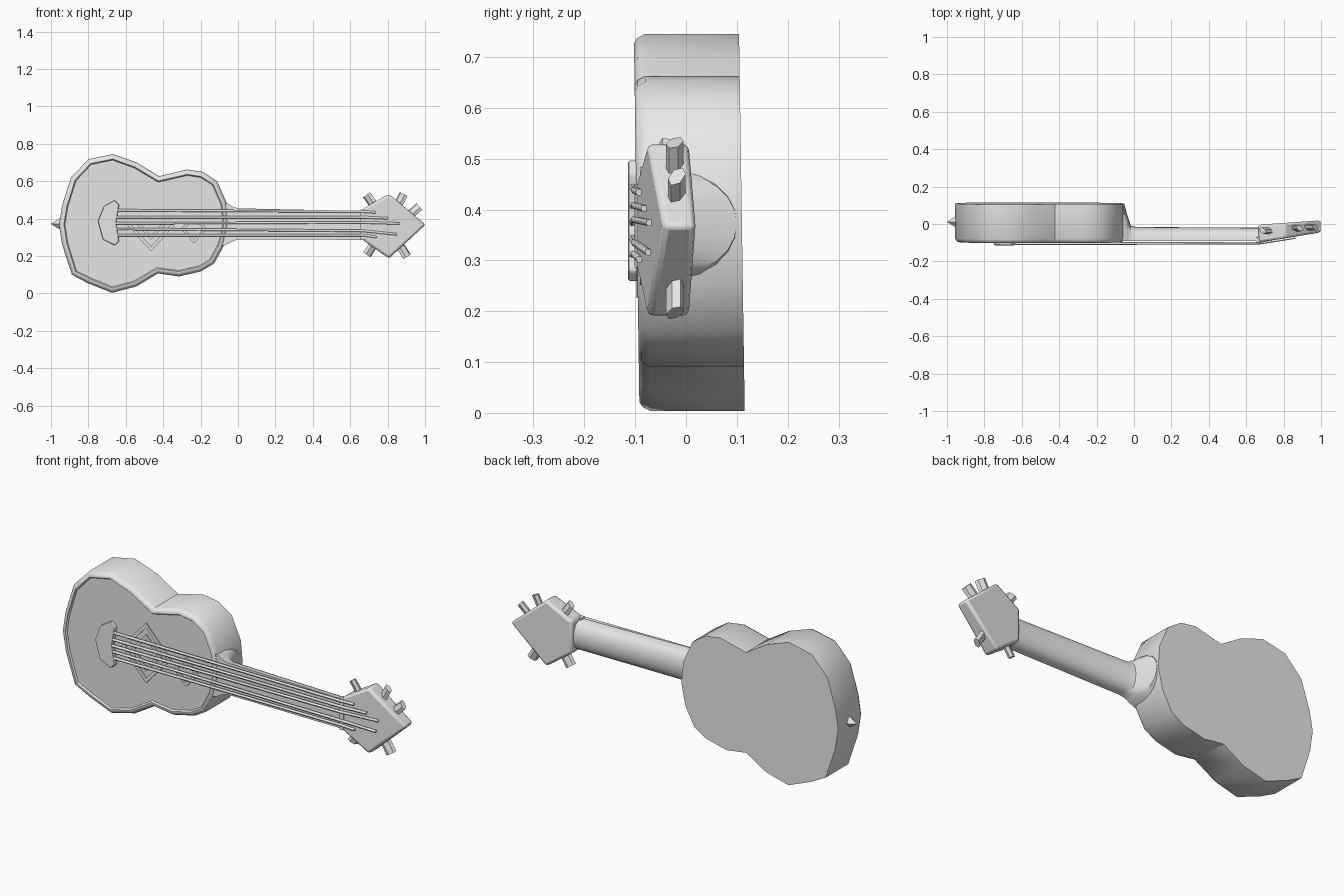
import bpy, bmesh, math
from mathutils import Vector

cube = bpy.data.objects.get("Cube")
if cube:
    bpy.data.objects.remove(cube, do_unlink=True)

grey = bpy.data.materials.new("plain grey")
grey.use_nodes = True
grey.diffuse_color = (0.8, 0.8, 0.8, 1)
grey.node_tree.nodes["Principled BSDF"].inputs["Base Color"].default_value = (0.8, 0.8, 0.8, 1)


def finish(name, bm, bevel=0, smooth=None):
    """Turn a bmesh into a named object with optional bevel and smoothing."""
    bmesh.ops.recalc_face_normals(bm, faces=bm.faces)
    mesh = bpy.data.meshes.new(name)
    bm.to_mesh(mesh)
    bm.free()
    mesh.materials.append(grey)
    ob = bpy.data.objects.new(name, mesh)
    bpy.context.collection.objects.link(ob)
    if bevel:
        mod = ob.modifiers.new("Bevel", 'BEVEL')
        mod.width, mod.segments = bevel, 2
    if smooth:
        bpy.ops.object.select_all(action='DESELECT')
        ob.select_set(True)
        bpy.context.view_layer.objects.active = ob
        bpy.ops.object.shade_smooth_by_angle(angle=math.radians(smooth))
    return ob


def loft(bm, rings):
    """Bridge closed rings of points and cap both ends; returns the first cap."""
    loops = [[bm.verts.new(p) for p in ring] for ring in rings]
    n = len(loops[0])
    for a, b in zip(loops, loops[1:]):
        for i in range(n):
            j = (i + 1) % n
            bm.faces.new((a[i], a[j], b[j], b[i]))
    bm.faces.new(loops[-1])
    return bm.faces.new(loops[0])


def prism(name, points, front, back, bevel=0, smooth=None):
    """Front outline extruded between two depth functions of x."""
    bm = bmesh.new()
    loft(bm, [[(x, f(x), z) for x, z in points] for f in (front, back)])
    return finish(name, bm, bevel, smooth)


# Body: faceted figure-eight outline with a rounded rim and sunken top panel
outline = [(-.957, .37), (-.941, .47), (-.893, .62), (-.80, .718), (-.668, .745),
           (-.54, .70), (-.422, .627), (-.273, .663), (-.187, .65), (-.112, .60),
           (-.06, .483), (-.05, .37), (-.075, .257), (-.128, .16), (-.198, .118),
           (-.316, .091), (-.428, .107), (-.545, .037), (-.674, .004), (-.80, .054),
           (-.888, .10), (-.941, .263)]
bm = bmesh.new()
tilt = lambda z: -.015 * (z - .37)
front = loft(bm, [[(x, y + tilt(z), z) for x, z in outline] for y in (-.076, .11)])
bmesh.ops.recalc_face_normals(bm, faces=bm.faces)
for thick, depth in ((.008, .015), (.010, .006), (.008, 0), (.006, -.008)):
    bmesh.ops.inset_individual(bm, faces=[front], thickness=thick, depth=depth)
finish("body", bm, smooth=35)

# Neck: D-shaped sections that flare into a heel at the body
sections = [(-.10, .125, .105), (-.05, .105, .100), (-.035, .096, .045),
            (-.018, .088, -.008), (.01, .083, -.016), (.68, .077, -.02)]
bm = bmesh.new()
rings = []
for x, half, back in sections:
    mid = .372 - .012 * max(x, 0)
    ring = []
    for i in range(13):
        t = math.pi * i / 12
        ring.append((x, -.09 + (back + .09) * math.sin(t) ** .7, mid + half * math.cos(t)))
    rings.append(ring)
loft(bm, rings)
finish("neck", bm, smooth=40)

# Headstock: slanted pentagon plate
head = [(.665, .452), (.807, .532), (1.003, .368), (.807, .187), (.665, .288)]
face_y = lambda x: -.098 + (x - .67) * .16
prism("headstock", head, face_y, lambda x: -.005 + (x - .65) * .07, .012, 35)

# Nut where the strings leave the neck
prism("nut", [(.655, .45), (.68, .45), (.68, .285), (.655, .285)],
      lambda x: -.101, lambda x: -.07, .003)

# Bridge: chevron block
bridge = [(-.749, .386), (-.717, .466), (-.658, .499), (-.636, .472), (-.652, .375),
          (-.636, .279), (-.658, .257), (-.722, .288)]
prism("bridge", bridge, lambda x: -.114, lambda x: -.085, .006)


# Sound hole trims: raised diamond frames
def diamond_frame(name, cx, cz, outer, inner):
    bm = bmesh.new()
    loops = []
    for r, y in ((outer, -.088), (outer, -.097), (inner, -.097), (inner, -.088)):
        loops.append([bm.verts.new((cx + r * math.cos(k * math.pi / 2), y,
                                    cz + r * math.sin(k * math.pi / 2) * 1.1))
                      for k in range(4)])
    for a, b in zip(loops, loops[1:] + loops[:1]):
        for i in range(4):
            j = (i + 1) % 4
            bm.faces.new((a[i], a[j], b[j], b[i]))
    finish(name, bm)


diamond_frame("outer_diamond", -.465, .383, .143, .120)
diamond_frame("inner_diamond", -.465, .383, .088, .066)
diamond_frame("small_diamond", -.235, .345, .070, .050)

# Strings: thin rods from the bridge, over the nut, down onto the headstock
strings = [(.445, .438, .735, .434), (.408, .408, .80, .402), (.375, .380, .862, .374),
           (.345, .335, .85, .316), (.312, .312, .74, .302)]
for n, (z0, z1, x2, z2) in enumerate(strings):
    curve = bpy.data.curves.new(f"string_{n + 1}", 'CURVE')
    curve.dimensions = '3D'
    curve.bevel_depth, curve.bevel_resolution = .007, 1
    curve.use_fill_caps = True
    spline = curve.splines.new('POLY')
    spline.points.add(2)
    path = [(-.67, -.106, z0), (.67, -.102, z1), (x2, face_y(x2) - .005, z2)]
    for p, co in zip(spline.points, path):
        p.co = (*co, 1)
    curve.materials.append(grey)
    ob = bpy.data.objects.new(f"string_{n + 1}", curve)
    bpy.context.collection.objects.link(ob)

# Tuning pegs: flattened hexagonal rods poking out of the headstock edges
pegs = [(.705, .503, -.035, 125), (.872, .505, -.022, 62), (.947, .445, -.018, 42),
        (.888, .222, -.022, -58), (.705, .232, -.035, -122)]
for n, (x, z, y, angle) in enumerate(pegs):
    a = math.radians(angle)
    out = Vector((math.cos(a), 0, math.sin(a)))
    side = Vector((-math.sin(a), .5, math.cos(a))).normalized()
    up = out.cross(side)
    bm = bmesh.new()
    rings = []
    for along in (-.07, .03):
        centre = Vector((x, y, z)) + out * along
        rings.append([centre + side * .026 * math.cos(k * math.pi / 3)
                      + up * .015 * math.sin(k * math.pi / 3) for k in range(6)])
    loft(bm, rings)
    finish(f"tuning_peg_{n + 1}", bm)

# Strap button: small pyramid at the tail end
bm = bmesh.new()
bmesh.ops.create_cone(bm, cap_ends=True, segments=4, radius1=.038, radius2=0, depth=.06)
for v in bm.verts:
    v.co = Vector((-.97 - v.co.z, .012 + v.co.y, .372 + v.co.x))
finish("strap_button", bm)
